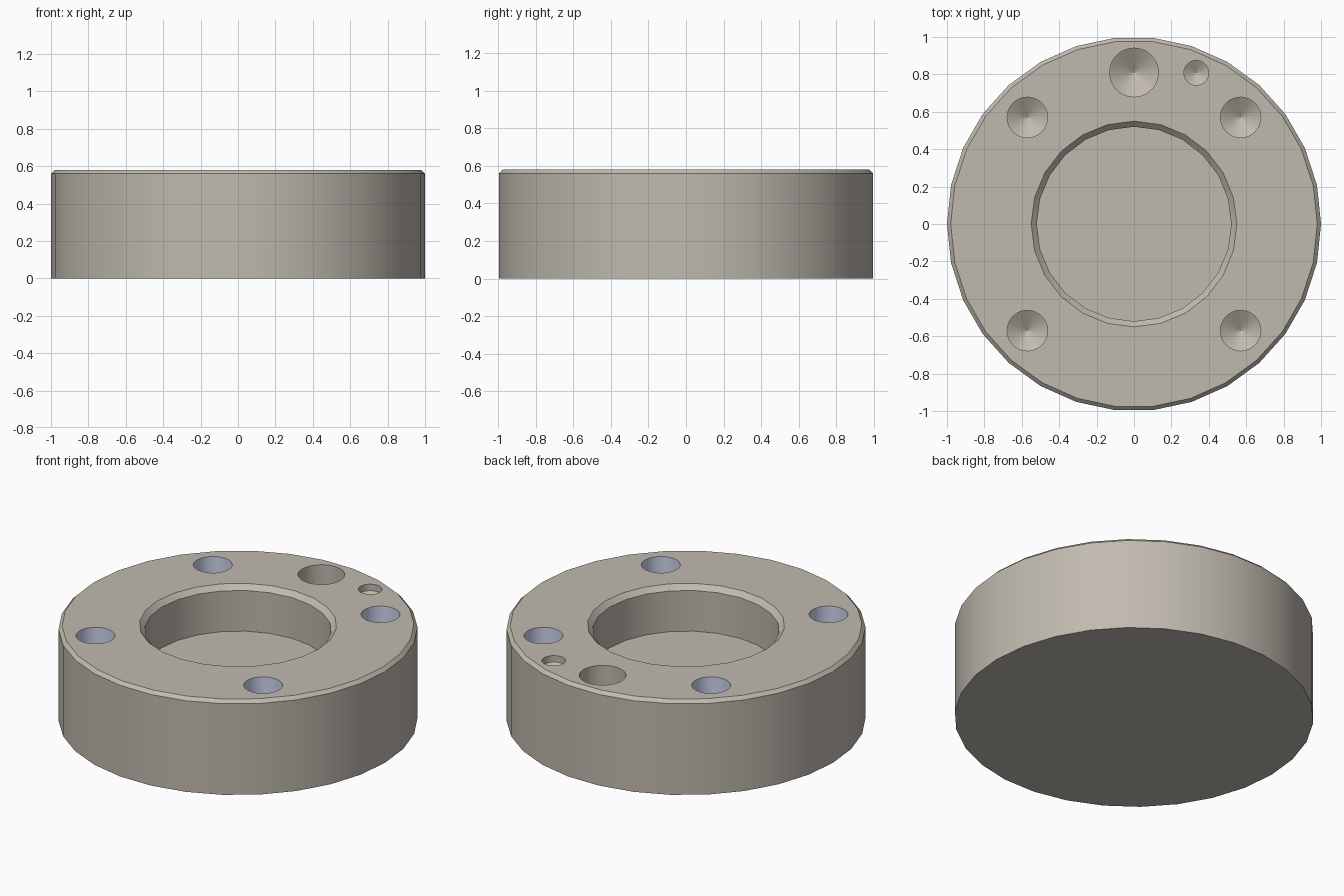
import bpy, bmesh, math

if "Cube" in bpy.data.objects:
    bpy.data.objects.remove(bpy.data.objects["Cube"])

HEIGHT = 0.58


def material(name, rgb):
    mat = bpy.data.materials.new(name)
    mat.diffuse_color = (*rgb, 1)
    mat.use_nodes = True
    mat.node_tree.nodes["Principled BSDF"].inputs["Base Color"].default_value = mat.diffuse_color
    return mat


def lathe(name, profile, sides, loc=(0, 0, 0)):
    """Closed solid of revolution from (radius, z) points, bottom to top."""
    bm = bmesh.new()
    rings = []
    for r, z in profile:
        if r == 0:
            rings.append([bm.verts.new((0, 0, z))] * sides)
        else:
            rings.append([bm.verts.new((r * math.cos(math.tau * i / sides),
                                        r * math.sin(math.tau * i / sides), z))
                          for i in range(sides)])
    for a, b in zip(rings, rings[1:]):
        for i in range(sides):
            j = (i + 1) % sides
            bm.faces.new(list(dict.fromkeys((a[i], a[j], b[j], b[i]))))
    for ring in (rings[0], rings[-1]):
        if len(set(ring)) > 2:
            bm.faces.new(ring)
    bmesh.ops.recalc_face_normals(bm, faces=bm.faces)
    mesh = bpy.data.meshes.new(name)
    bm.to_mesh(mesh)
    bm.free()
    obj = bpy.data.objects.new(name, mesh)
    obj.location = loc
    bpy.context.collection.objects.link(obj)
    return obj


def drill(x, y, radius, depth):
    """Cutter for a blind hole with a conical drill-point bottom."""
    z = HEIGHT - depth
    return lathe("drill_cutter",
                 [(0, z - 0.6 * radius), (radius, z), (radius, HEIGHT + 0.1)],
                 48, (x, y, 0))


# Round body with a small chamfer on its top rim
body = lathe("flange_body", [(1, 0), (1, HEIGHT - 0.02), (0.98, HEIGHT)], 30)
body.data.materials.append(material("warm_grey_metal", (0.53, 0.49, 0.43)))
body.data.materials.append(material("blue_grey_bore", (0.62, 0.66, 0.85)))

# Holes as (x, y, radius, depth): four bolt holes, large port, locating hole
bolts = [(sx * 0.57, sy * 0.57, 0.108, 0.30) for sx in (-1, 1) for sy in (-1, 1)]
holes = bolts + [(0, 0.81, 0.13, 0.30), (0.333, 0.808, 0.066, 0.04)]

# Central blind bore with a chamfered mouth, plus the drilled holes
cutters = [lathe("bore_cutter", [(0.52, 0.30), (0.52, HEIGHT - 0.03),
                                 (0.57, HEIGHT + 0.02)], 24)]
cutters += [drill(*hole) for hole in holes]

bpy.context.view_layer.objects.active = body
body.select_set(True)
for cutter in cutters:
    cutter.hide_render = True
    mod = body.modifiers.new("cut", 'BOOLEAN')
    mod.operation = 'DIFFERENCE'
    mod.solver = 'EXACT'
    mod.object = cutter
    bpy.ops.object.modifier_apply(modifier=mod.name)
    bpy.data.objects.remove(cutter)

bpy.ops.object.shade_smooth_by_angle(angle=math.radians(30))

# Blue-grey bolt hole walls, crisp conical hole bottoms
for face in body.data.polygons:
    face.material_index = 0
    for hole in holes:
        if math.dist(face.center[:2], hole[:2]) < hole[2] + 0.001:
            if abs(face.normal.z) < 0.1:
                face.material_index = int(hole in bolts)
            elif face.normal.z < 0.95:
                face.use_smooth = False
